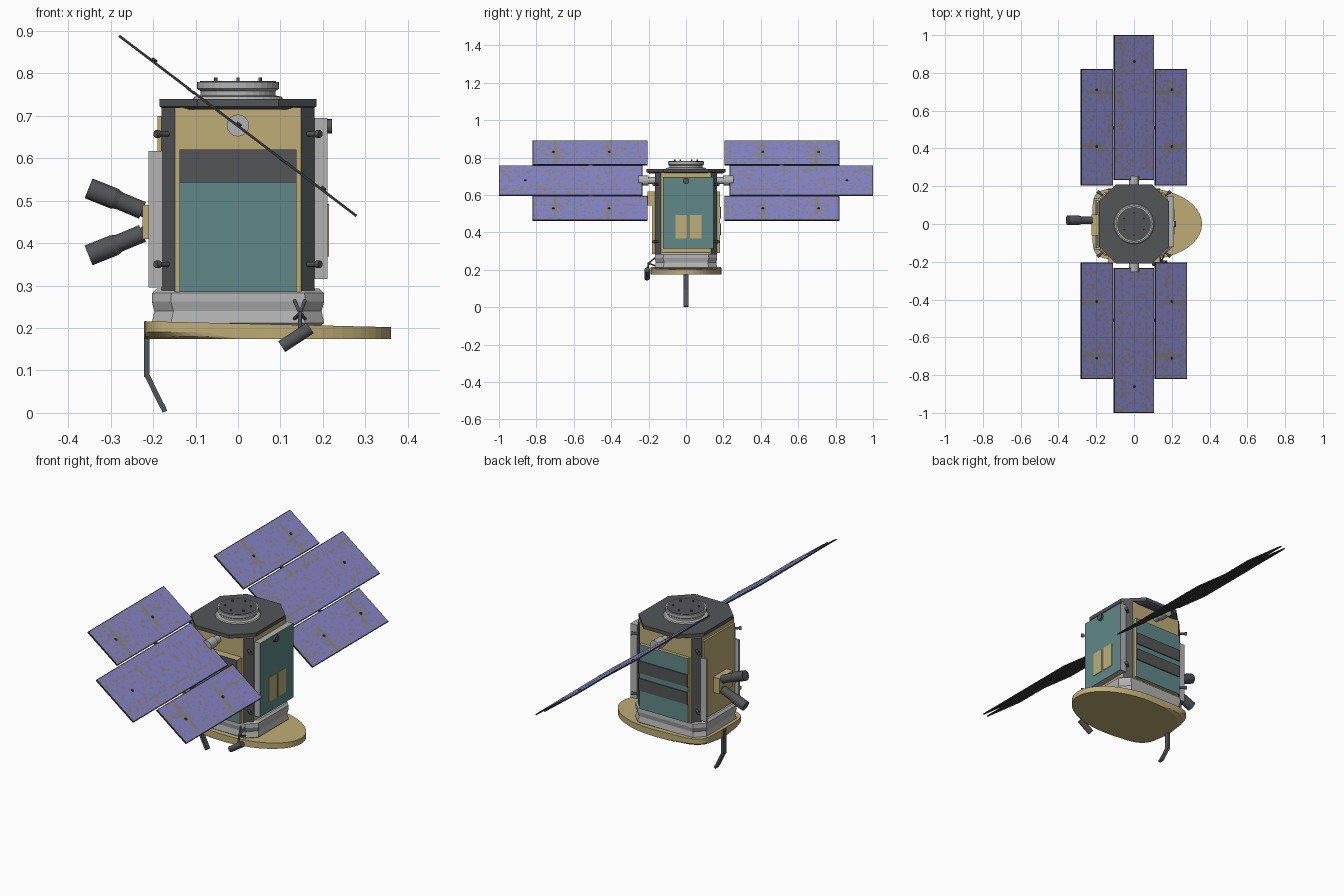
import bpy, bmesh, math, random
from mathutils import Vector, Matrix

if "Cube" in bpy.data.objects:
    bpy.data.objects.remove(bpy.data.objects["Cube"])

random.seed(4)

def mat(name, r, g, b):
    m = bpy.data.materials.new(name)
    m.diffuse_color = (r, g, b, 1)
    m.use_nodes = True
    m.node_tree.nodes["Principled BSDF"].inputs["Base Color"].default_value = m.diffuse_color
    return m

GOLD = mat("gold foil", .52, .42, .18)
DARK = mat("dark grey", .085, .09, .095)
TEAL = mat("teal blanket", .12, .25, .25)
SILVER = mat("silver foil", .45, .45, .45)
CELL = mat("solar cell violet", .25, .24, .62)
OLIVE = mat("cell wiring olive", .26, .25, .24)
BLACK = mat("panel charcoal", .035, .037, .04)

def finish(name, bm, mats, rule=None, smooth=False):
    """Turn a bmesh into an object, colouring faces by rule(face)."""
    bmesh.ops.recalc_face_normals(bm, faces=bm.faces)
    for f in bm.faces:
        f.smooth = smooth and len(f.verts) == 4
        if rule:
            f.material_index = rule(f)
    me = bpy.data.meshes.new(name)
    bm.to_mesh(me)
    bm.free()
    for m in mats:
        me.materials.append(m)
    ob = bpy.data.objects.new(name, me)
    bpy.context.collection.objects.link(ob)
    return ob

def box(name, x, y, z, mats, rule=None, bevel=0):
    bm = bmesh.new()
    bmesh.ops.create_cube(bm, size=1)
    for v in bm.verts:
        v.co = [lo + (c + .5) * (hi - lo) for c, (lo, hi) in zip(v.co, (x, y, z))]
    if bevel:
        bmesh.ops.bevel(bm, geom=bm.edges[:], offset=bevel, segments=1, affect='EDGES')
    return finish(name, bm, mats, rule)

def rod(name, a, b, r1, m, r2=None, n=16):
    """Cylinder or cone between two points."""
    a, b = Vector(a), Vector(b)
    bm = bmesh.new()
    rot = (b - a).to_track_quat('Z', 'Y').to_matrix().to_4x4()
    bmesh.ops.create_cone(bm, cap_ends=True, segments=n, radius1=r1,
                          radius2=r1 if r2 is None else r2, depth=(b - a).length,
                          matrix=Matrix.Translation((a + b) / 2) @ rot)
    return finish(name, bm, [m], smooth=True)

def loft(name, loops, mats, rule=None, smooth=False):
    """Skin a stack of equal-sized loops and cap both ends."""
    bm = bmesh.new()
    rows = [[bm.verts.new(p) for p in lp] for lp in loops]
    for a, b in zip(rows, rows[1:]):
        for i in range(len(a)):
            j = (i + 1) % len(a)
            bm.faces.new((a[i], a[j], b[j], b[i]))
    bm.faces.new(rows[0])
    bm.faces.new(rows[-1])
    return finish(name, bm, mats, rule, smooth)

def octagon(x, y, c, z):
    q = [(x, y - c), (x - c, y), (c - x, y), (-x, y - c),
         (-x, c - y), (c - x, -y), (x - c, -y), (x, c - y)]
    return [(px, py, z) for px, py in q]

# Main body: gold walls, dark chamfered corner posts
loft("body", [octagon(.18, .165, .032, z) for z in (.285, .72)], [GOLD, DARK],
     lambda f: int(abs(f.normal.x) > .2 and abs(f.normal.y) > .2))
# Overhanging lid
loft("lid", [octagon(.175, .195, .09, .715), octagon(.185, .21, .09, .722),
             octagon(.185, .21, .09, .74)], [DARK])
# Foil-wrapped base with wrinkled middle
loft("base", [octagon(x, y, .045, z) for x, y, z in
              ((.19, .155, .2), (.203, .167, .212), (.197, .162, .24),
               (.203, .167, .262), (.202, .166, .283), (.192, .158, .293))], [SILVER])

# Docking ring on the lid
def ring(r, z, n=32):
    return [(r * math.cos(2 * math.pi * i / n), r * math.sin(2 * math.pi * i / n), z)
            for i in range(n)]

loft("docking_ring", [ring(.108, .738), ring(.102, .745), ring(.088, .748), ring(.088, .758),
                      ring(.097, .764), ring(.097, .78)], [SILVER])
loft("docking_cap", [ring(.09, .779), ring(.09, .782)], [DARK])
for i in range(6):
    a = math.radians(60 * i + 30)
    x, y = .06 * math.cos(a), .06 * math.sin(a)
    rod("ring_pin", (x, y, .78), (x, y, .79), .004, DARK, n=8)

# Front and back blankets with gold edges
box("front_blanket", (-.138, .138), (-.182, -.16), (.285, .545), [GOLD, TEAL],
    lambda f: int(f.normal.y < -.5))
box("front_radiator", (-.138, .138), (-.205, -.16), (.543, .62), [GOLD, DARK],
    lambda f: int(f.normal.y < -.5))
box("back_blanket", (-.138, .138), (.16, .182), (.29, .62), [GOLD, TEAL],
    lambda f: int(f.normal.y > .5))
for z in (.385, .475):
    box("back_stripe", (-.138, .138), (.18, .187), (z, z + .062), [DARK])

# Right side slab with two gold windows and a sensor
box("right_slab", (.175, .211), (-.122, .148), (.315, .695), [SILVER, TEAL],
    lambda f: int(f.normal.x > .5))
for y in (-.055, .022):
    box("right_window", (.209, .214), (y, y + .06), (.368, .492), [GOLD])
rod("right_sensor", (.205, 0, .675), (.222, 0, .675), .017, DARK)

# Left side: two silver plates flanking a gold wall
for y in (-.135, .125):
    box("left_plate", (-.211, -.175), (y, y + .01), (.295, .617), [SILVER])
box("left_wall", (-.19, -.175), (-.125, .125), (.3, .7), [GOLD])
box("tracker_mount", (-.225, -.185), (-.06, .05), (.41, .49), [GOLD])

# Star trackers: narrow neck and wide hood
for s in (1, -1):
    p = [(x, .02, .45 + s * h) for x, h in
         ((-.2, .012), (-.225, .027), (-.28, .05), (-.292, .055), (-.352, .079))]
    rod("tracker_foot", p[0], p[1], .014, DARK)
    rod("tracker_neck", p[1], p[2], .021, DARK)
    rod("tracker_collar", p[2], p[3], .021, DARK, .025)
    rod("tracker_hood", p[3], p[4], .025, DARK)

# Corner bolts
for sx in (-1, 1):
    for sy in (-1, 1):
        for z in (.35, .657):
            rod("corner_bolt", (sx * .165, sy * .15, z), (sx * .188, sy * .168, z), .006, DARK, n=8)
            rod("bolt_head", (sx * .185, sy * .166, z), (sx * .194, sy * .173, z), .009, DARK, n=8)

# Dish: flat left edge, elliptical right end, flat underside
def dish_loop(k, z, n=64):
    pts = []
    for i in range(n):
        a = 2 * math.pi * i / n
        c, s = math.cos(a), math.sin(a)
        if c >= 0:
            x, y = .05 + .31 * c, .19 * s
        else:
            e = .35 + .65 * (1 - k)
            x = .05 - .27 * abs(c) ** e
            y = .19 * math.copysign(abs(s) ** e, s)
        pts.append((x, y, z(x) if callable(z) else z))
    return pts

loft("dish", [dish_loop(.3, .174), dish_loop(.8, .18), dish_loop(1, .19),
              dish_loop(1, lambda x: .216 - .014 * max(0, (x + .22) / .58))], [GOLD])

# Bent boom below the left edge
for a, b in (((-.215, .215), (-.215, .085)), ((-.215, .09), (-.178, .014)),
             ((-.18, .02), (-.172, .003))):
    d = Vector((b[0] - a[0], 0, b[1] - a[1])).normalized()
    side = Vector((d.z, 0, -d.x)) * .006
    loops = [[Vector((p[0], y, p[1])) + side * s for s, y in
              ((1, -.013), (1, .013), (-1, .013), (-1, -.013))] for p in (a, b)]
    loft("boom", loops, [DARK])

# Small horn antenna on a forked strut
rod("horn", (.17, -.208, .2), (.103, -.208, .156), .015, DARK)
for x in (.133, .158):
    rod("horn_strut", (x, -.165, .265), (.146, -.2, .235), .004, DARK, n=8)
    rod("horn_strut", (x, -.165, .222), (.146, -.2, .235), .004, DARK, n=8)
rod("horn_stem", (.146, -.2, .238), (.146, -.206, .185), .005, DARK, n=8)

# Solar wings, tilted about the y axis
TILT = Matrix.Translation((0, 0, .677)) @ Matrix.Rotation(math.radians(37.2), 4, 'Y')

def panel(u0, u1, v0, v1, outer):
    b = box("panel_back", (u0, u1), (v0, v1), (-.004, .002), [BLACK])
    b.data.transform(TILT)
    nu, nv = round((u1 - u0) / .011), round((v1 - v0) / .011)
    bm = bmesh.new()
    bmesh.ops.create_grid(bm, x_segments=nu, y_segments=nv, size=.5)
    for v in bm.verts:
        v.co = ((u0 + u1) / 2 + v.co.x * (u1 - u0 - .008),
                (v0 + v1) / 2 + v.co.y * (v1 - v0 - .008), .003)

    def colour(f):
        c = f.calc_center_median()
        u, y = abs(c.x), abs(c.y)
        if outer:
            strip = (abs(y - .695) < .011 and u < .32) or (abs(y - .41) < .011 and u > .2)
            strip = strip or (abs(u - .225) < .008 and (.66 < y < .76 or .35 < y < .43))
        else:
            strip = abs(u - .085) < .006 and random.random() < .6
        return int(strip or random.random() < .2)

    skin = finish("solar_cells", bm, [CELL, OLIVE], colour)
    if skin.data.polygons[0].normal.z < 0:
        skin.data.flip_normals()
    skin.data.transform(TILT)
    # Hold-down studs
    for y in ((.41, .71) if outer else (.86,)):
        y = math.copysign(y, v0)
        u = math.copysign(.25, u0) if outer else 0
        stud = rod("panel_stud", (u, y, 0), (u, y, .007), .007, BLACK, n=8)
        stud.data.transform(TILT)

for s in (-1, 1):
    def span(a, b):
        return (a, b) if s > 0 else (-b, -a)
    panel(-.133, .133, *span(.233, 1), False)
    panel(.14, .351, *span(.205, .82), True)
    panel(-.351, -.14, *span(.205, .82), True)
    # Wing drive and hinge
    rod("wing_drive", (0, s * .16, .677), (0, s * .205, .677), .019, SILVER)
    rod("wing_joint", (0, s * .2, .677), (0, s * .255, .677), .026, SILVER)
    for u in (-.137, .137):
        hinge = box("panel_hinge", (u - .01, u + .01), span(.5, .52), (-.005, .001), [BLACK])
        hinge.data.transform(TILT)
